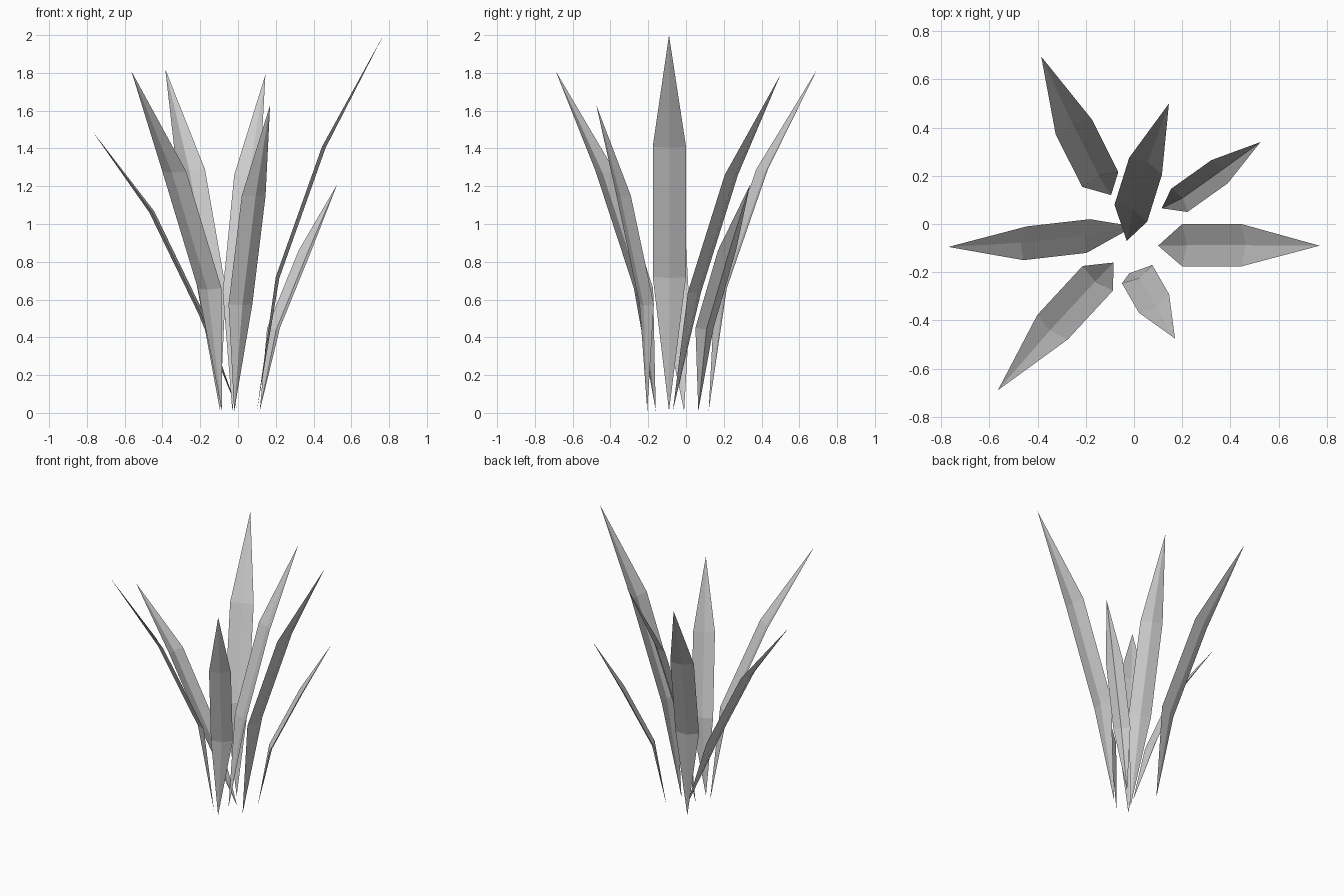
import bpy
import bmesh
from mathutils import Vector

CREASE_DEPTH = 0.02

cube = bpy.data.objects.get("Cube")
if cube:
    bpy.data.objects.remove(cube, do_unlink=True)

# Single plain colour for all blades
grey = bpy.data.materials.new("plain grey")
grey.use_nodes = True
grey.diffuse_color = (0.6, 0.6, 0.6, 1)
shader = next(n for n in grey.node_tree.nodes if n.type == "BSDF_PRINCIPLED")
shader.inputs["Base Color"].default_value = grey.diffuse_color


def make_blade(name, base, lower, upper, tip, half_width):
    """Leaf sheet folded along its middle, pointed at both ends."""
    base, lower, upper, tip = map(Vector, (base, lower, upper, tip))
    side = Vector((*half_width, 0))
    outward = side.cross(upper - lower).normalized()
    if outward.z > 0:
        outward.negate()
    bm = bmesh.new()
    root = bm.verts.new(base)
    point = bm.verts.new(tip)

    # Each cross-section is left edge, crease, right edge
    rows = []
    for centre in (lower, upper):
        section = (centre - side, centre + outward * CREASE_DEPTH, centre + side)
        rows.append([bm.verts.new(co) for co in section])
    low, high = rows
    for i in range(2):
        bm.faces.new((root, low[i + 1], low[i]))
        bm.faces.new((low[i], low[i + 1], high[i + 1], high[i]))
        bm.faces.new((high[i], high[i + 1], point))

    # Face the sheet towards the inside of the tuft
    bm.normal_update()
    if sum(face.normal.dot(outward) for face in bm.faces) > 0:
        bmesh.ops.reverse_faces(bm, faces=bm.faces[:])
    mesh = bpy.data.meshes.new(name)
    bm.to_mesh(mesh)
    bm.free()
    mesh.materials.append(grey)
    blade = bpy.data.objects.new(name, mesh)
    bpy.context.collection.objects.link(blade)
    return blade


# Blades: base, lower bend, upper bend, tip, half width across
make_blade("left_tall_blade", (.1, -.09, .01), (.2, -.088, .72),
           (.445, -.088, 1.41), (.77, -.09, 2), (0, .088))
make_blade("right_blade", (0, -.01, .01), (-.19, -.05, .53),
           (-.452, -.08, 1.07), (-.77, -.095, 1.49), (.007, .07))
make_blade("front_right_blade", (-.085, -.16, .01), (-.15, -.225, .66),
           (-.338, -.428, 1.28), (-.565, -.69, 1.81), (.063, -.051))
make_blade("front_blade", (-.02, -.205, .01), (.013, -.208, .575),
           (.083, -.33, 1.15), (.17, -.475, 1.63), (.063, .038))
make_blade("back_left_short_blade", (.115, .065, .01), (.188, .098, .45),
           (.355, .217, .86), (.525, .34, 1.21), (.034, -.048))
make_blade("back_right_blade", (-.095, .12, .01), (-.14, .185, .66),
           (-.25, .403, 1.29), (-.385, .695, 1.82), (.075, .031))
make_blade("back_centre_blade", (-.03, -.07, .01), (-.013, .045, .64),
           (.048, .24, 1.26), (.145, .5, 1.79), (.068, -.035))
